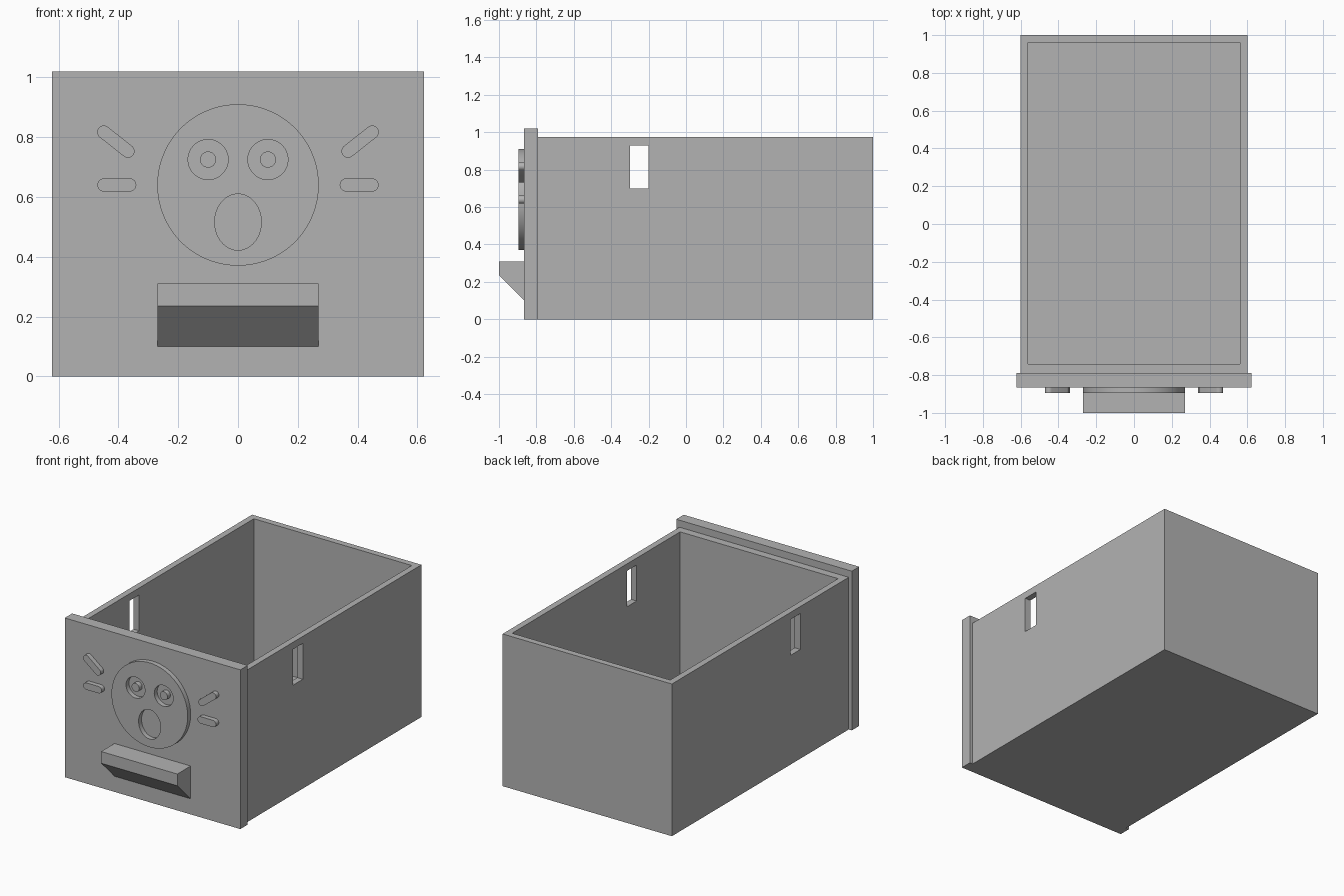
import bpy, bmesh, math
from mathutils import Vector

cube = bpy.data.objects.get("Cube")
if cube:
    bpy.data.objects.remove(cube, do_unlink=True)

grey = bpy.data.materials.new("plain grey")
grey.use_nodes = True
colour = (0.45, 0.45, 0.45, 1)
grey.diffuse_color = colour
grey.node_tree.nodes["Principled BSDF"].inputs["Base Color"].default_value = colour

PLATE_BACK, PLATE_FRONT, RELIEF = -0.79, -0.865, -0.895


def prism(name, points, axis, start, end):
    """Extrude a closed outline along the x or y axis."""
    bm = bmesh.new()
    place = (lambda a, b: (start, a, b)) if axis == "x" else (lambda a, b: (a, start, b))
    face = bm.faces.new([bm.verts.new(place(a, b)) for a, b in points])
    new = bmesh.ops.extrude_face_region(bm, geom=[face])["geom"]
    step = Vector((end - start, 0, 0)) if axis == "x" else Vector((0, end - start, 0))
    bmesh.ops.translate(bm, vec=step, verts=[v for v in new if isinstance(v, bmesh.types.BMVert)])
    bmesh.ops.recalc_face_normals(bm, faces=bm.faces)
    mesh = bpy.data.meshes.new(name)
    bm.to_mesh(mesh)
    bm.free()
    mesh.materials.append(grey)
    obj = bpy.data.objects.new(name, mesh)
    bpy.context.collection.objects.link(obj)
    return obj


def box(name, x0, x1, y0, y1, z0, z1):
    return prism(name, [(x0, z0), (x1, z0), (x1, z1), (x0, z1)], "y", y0, y1)


def ellipse(cx, cz, rx, rz, n=64):
    return [(cx + rx * math.cos(math.tau * i / n), cz + rz * math.sin(math.tau * i / n))
            for i in range(n)]


def capsule(x0, z0, x1, z1, r, n=12):
    """Outline of a bar with round ends."""
    turn = math.atan2(z1 - z0, x1 - x0) - math.pi / 2
    return [(x + r * math.cos(turn + base + math.pi * i / n),
             z + r * math.sin(turn + base + math.pi * i / n))
            for x, z, base in ((x1, z1, 0), (x0, z0, math.pi)) for i in range(n + 1)]


def cut(obj, cutters):
    """Subtract the cutters, bake the result and remove them."""
    for cutter in cutters:
        mod = obj.modifiers.new("cut", "BOOLEAN")
        mod.operation, mod.solver, mod.object = "DIFFERENCE", "EXACT", cutter
    graph = bpy.context.evaluated_depsgraph_get()
    mesh = bpy.data.meshes.new_from_object(obj.evaluated_get(graph))
    obj.modifiers.clear()
    obj.data = mesh
    for cutter in cutters:
        bpy.data.objects.remove(cutter, do_unlink=True)


def smooth(obj):
    bpy.ops.object.select_all(action="DESELECT")
    obj.select_set(True)
    bpy.context.view_layer.objects.active = obj
    bpy.ops.object.shade_smooth_by_angle(angle=math.radians(30))


# Open drawer box with a slot through both side walls
drawer = box("drawer_box", -0.6, 0.6, PLATE_BACK, 1, 0, 0.975)
cut(drawer, [box("cavity", -0.56, 0.56, -0.74, 0.96, 0.04, 1.2),
             box("slots", -0.8, 0.8, -0.3, -0.2, 0.7, 0.93)])

# Front panel and wedge handle
box("front_panel", -0.622, 0.622, PLATE_FRONT, PLATE_BACK, 0, 1.02)
prism("handle", [(PLATE_FRONT, 0.31), (-1, 0.31), (-1, 0.235), (PLATE_FRONT, 0.1)],
      "x", -0.27, 0.27)

# Round face with eye and mouth openings
disc = prism("face_disc", ellipse(0, 0.64, 0.27, 0.27, 96), "y", RELIEF, PLATE_FRONT)
holes = [prism("eye_hole", ellipse(s * 0.1, 0.725, 0.067, 0.067), "y", -0.95, -0.8)
         for s in (-1, 1)]
holes.append(prism("mouth_hole", ellipse(0, 0.516, 0.078, 0.094), "y", -0.95, -0.8))
cut(disc, holes)
smooth(disc)

# Pupils and whiskers on both sides
for side, s in (("right", -1), ("left", 1)):
    smooth(prism(side + "_pupil", ellipse(s * 0.1, 0.725, 0.027, 0.027, 32),
                 "y", RELIEF, PLATE_FRONT))
    for part, (x0, z0, x1, z1) in (("lower", (0.362, 0.64, 0.448, 0.64)),
                                   ("upper", (0.368, 0.753, 0.449, 0.817))):
        smooth(prism(f"{side}_{part}_whisker", capsule(s * x0, z0, s * x1, z1, 0.022),
                     "y", RELIEF, PLATE_FRONT))
